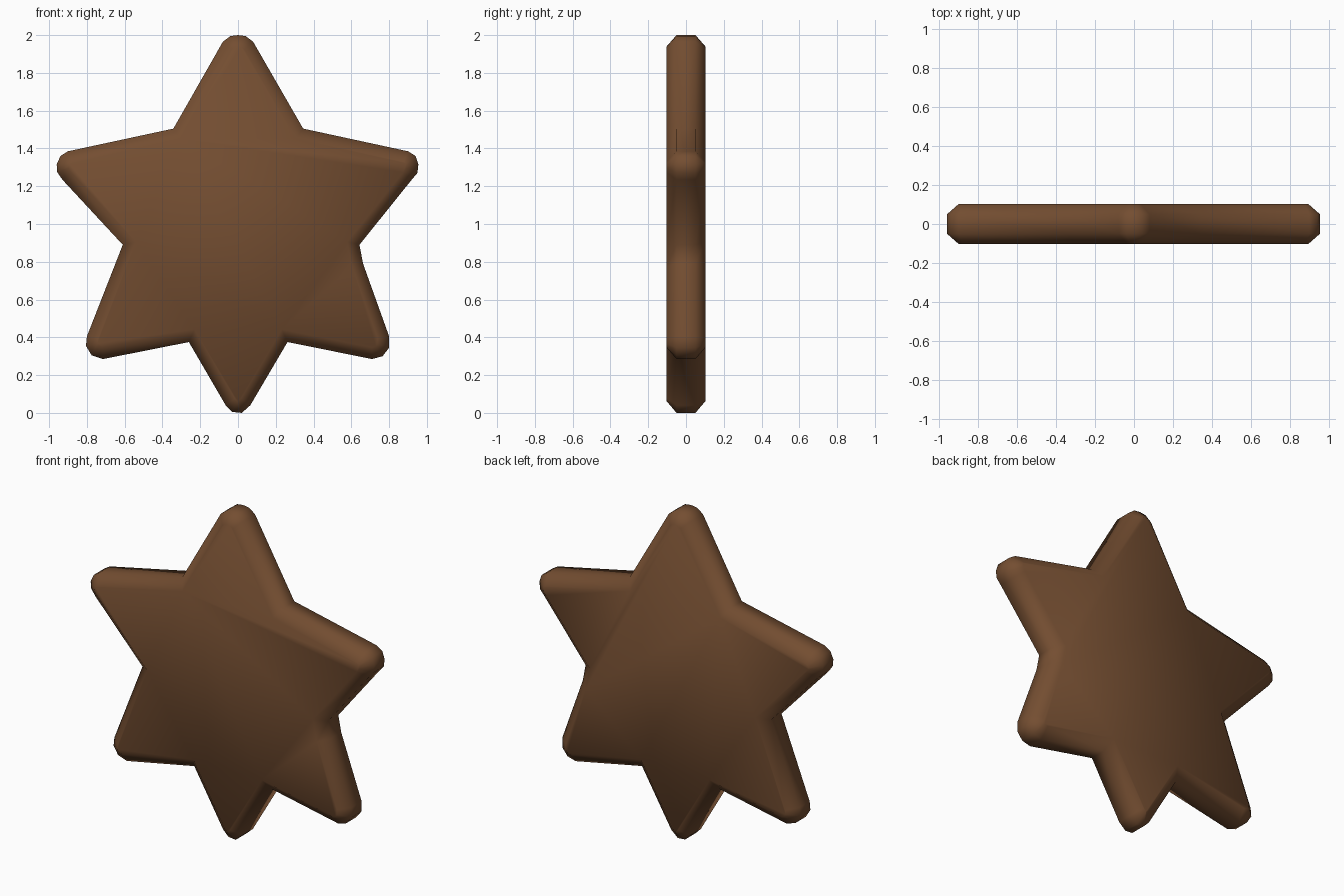
import bpy, bmesh
from mathutils import Vector

if "Cube" in bpy.data.objects:
    bpy.data.objects.remove(bpy.data.objects["Cube"])

# Star outline in the x-z plane, counter-clockwise seen from the front
OUTLINE = [
    (0.08, 1.965), (0.04, 1.995), (0.0, 2.0), (-0.04, 1.995), (-0.08, 1.965),
    (-0.342, 1.505),
    (-0.90, 1.385), (-0.94, 1.36), (-0.96, 1.315), (-0.957, 1.275), (-0.93, 1.235),
    (-0.61, 0.89),
    (-0.80, 0.405), (-0.805, 0.355), (-0.775, 0.305), (-0.715, 0.285),
    (-0.26, 0.375),
    (-0.065, 0.04), (-0.03, 0.005), (0.02, 0.0), (0.065, 0.04),
    (0.262, 0.375),
    (0.71, 0.285), (0.765, 0.30), (0.80, 0.345), (0.80, 0.405),
    (0.662, 0.79), (0.643, 0.89),
    (0.92, 1.235), (0.95, 1.27), (0.955, 1.315), (0.94, 1.36), (0.90, 1.385),
    (0.345, 1.505),
]


def inset(points, d):
    """Move every outline edge inwards by d with mitred corners."""
    pts = [Vector(p) for p in points]
    out = []
    for i, p in enumerate(pts):
        a = (p - pts[i - 1]).normalized()
        b = (pts[(i + 1) % len(pts)] - p).normalized()
        na, nb = Vector((-a.y, a.x)), Vector((-b.y, b.x))
        out.append(p + (na + nb) * d / (1 + na.dot(nb)))
    return out


# Chamfered slab: front face, two rim rings, back face
inner = inset(OUTLINE, 0.06)
bm = bmesh.new()
rings = []
for y, ring in ((-0.103, inner), (-0.05, OUTLINE), (0.05, OUTLINE), (0.103, inner)):
    rings.append([bm.verts.new((p[0], y, p[1])) for p in ring])
n = len(OUTLINE)
for r, s in zip(rings, rings[1:]):
    for i in range(n):
        j = (i + 1) % n
        bm.faces.new((r[i], r[j], s[j], s[i]))
bm.faces.new(rings[0])
bm.faces.new(rings[-1][::-1])
bmesh.ops.recalc_face_normals(bm, faces=bm.faces[:])
mesh = bpy.data.meshes.new("star_body")
bm.to_mesh(mesh)
bm.free()

star = bpy.data.objects.new("star_body", mesh)
bpy.context.collection.objects.link(star)

# Brown finish
brown = bpy.data.materials.new("brown")
brown.diffuse_color = (0.175, 0.076, 0.031, 1)
brown.use_nodes = True
brown.node_tree.nodes["Principled BSDF"].inputs["Base Color"].default_value = brown.diffuse_color
mesh.materials.append(brown)

# Soft rounded rim, crisp valleys
bpy.context.view_layer.objects.active = star
star.select_set(True)
bpy.ops.object.shade_smooth_by_angle(angle=0.87)
